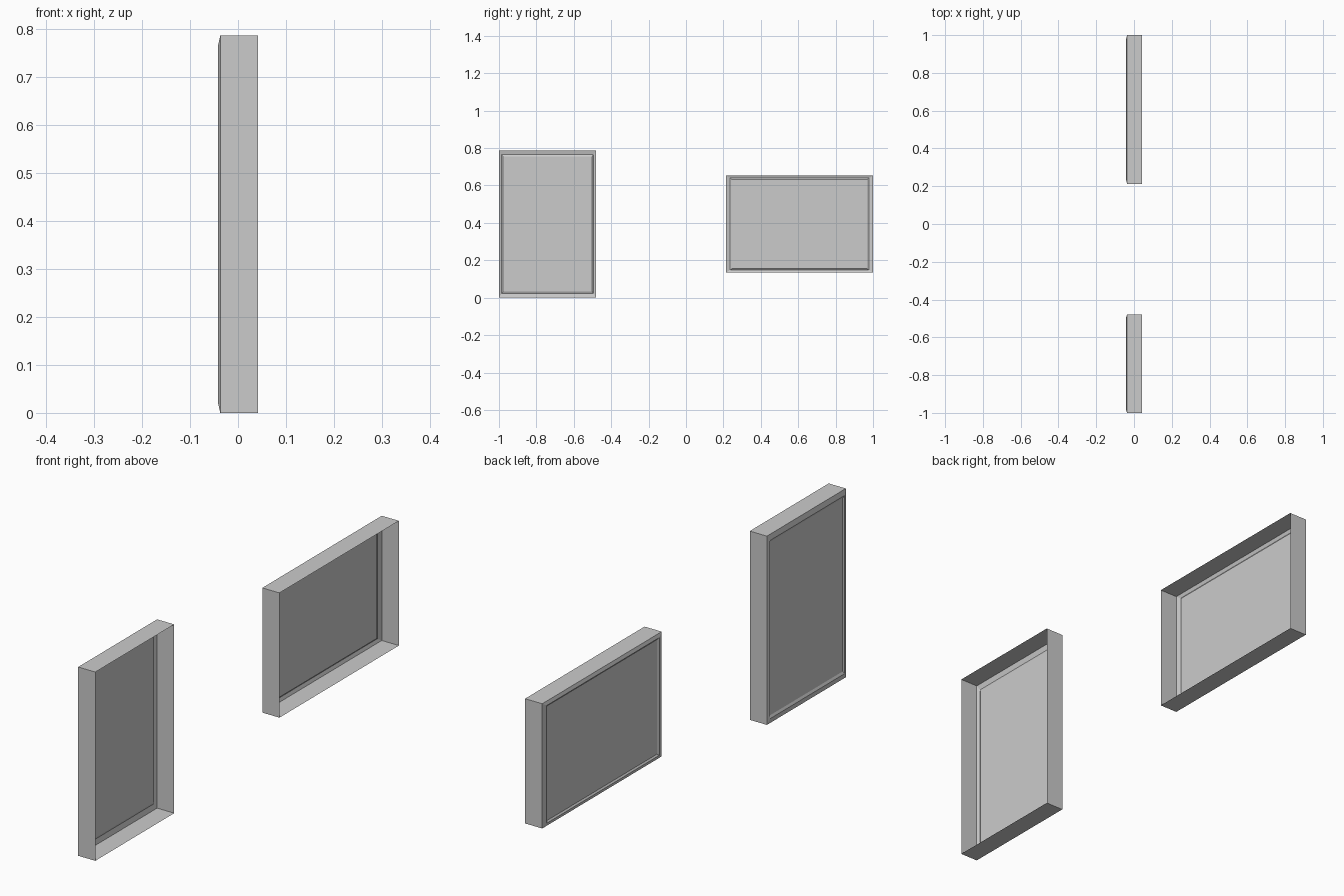
import bpy
import bmesh

cube = bpy.data.objects.get("Cube")
if cube:
    bpy.data.objects.remove(cube, do_unlink=True)

# Single flat colour
grey = bpy.data.materials.new("light_grey")
grey.use_nodes = True
colour = (0.6, 0.6, 0.6, 1)
grey.diffuse_color = colour
grey.node_tree.nodes["Principled BSDF"].inputs["Base Color"].default_value = colour

LONG, SHORT = 0.787, 0.52
# Section of the tray: (depth x, inset as a fraction of the side length)
SECTION = [(0.042, 0), (-0.037, 0), (-0.042, 0.028), (-0.037, 0.041)]


def framed_panel(name, y, z, width, height):
    """Thin open-backed tray with a raised rim around a recessed panel."""
    bm = bmesh.new()
    rings = []
    for x, inset in SECTION:
        half_w = width * (0.5 - inset)
        half_h = height * (0.5 - inset)
        rings.append([bm.verts.new((x, sy * half_w, sz * half_h))
                      for sy, sz in ((-1, -1), (1, -1), (1, 1), (-1, 1))])
    # Side walls, rim slope and recess slope
    for a, b in zip(rings, rings[1:]):
        for i in range(4):
            j = (i + 1) % 4
            bm.faces.new((a[i], b[i], b[j], a[j]))
    # Flat panel facing -x
    bm.faces.new(reversed(rings[-1]))
    bm.normal_update()
    mesh = bpy.data.meshes.new(name)
    bm.to_mesh(mesh)
    bm.free()
    mesh.materials.append(grey)
    obj = bpy.data.objects.new(name, mesh)
    obj.location = (0, y, z)
    bpy.context.collection.objects.link(obj)
    return obj


# Upright panel at the front, lying panel at the back, centred at one height
framed_panel("upright_panel", -1 + SHORT / 2, LONG / 2, SHORT, LONG)
framed_panel("lying_panel", 1 - LONG / 2, LONG / 2, LONG, SHORT)
